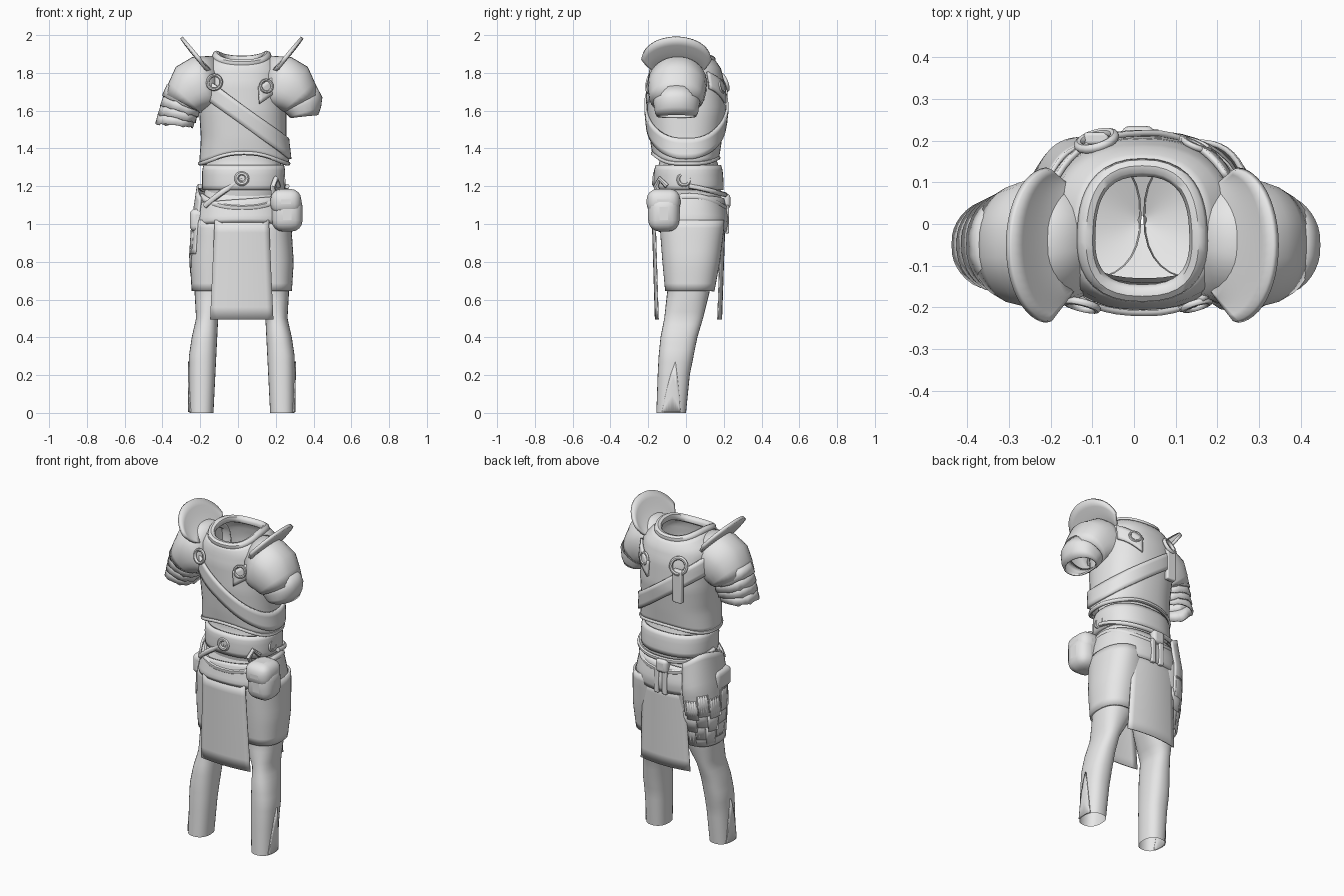
import bpy, bmesh, random
from math import sin, cos, pi, copysign, radians
from mathutils import Vector

random.seed(4)
if "Cube" in bpy.data.objects:
    bpy.data.objects.remove(bpy.data.objects["Cube"], do_unlink=True)

grey = bpy.data.materials.new("plain_grey")
grey.use_nodes = True
grey.diffuse_color = (0.8, 0.8, 0.8, 1)
grey.node_tree.nodes["Principled BSDF"].inputs["Base Color"].default_value = (0.8, 0.8, 0.8, 1)
AXIS = 0.02  # the body's middle in x


def finish(name, bm, thick=0.0, bevel=0.0):
    bmesh.ops.recalc_face_normals(bm, faces=bm.faces)
    me = bpy.data.meshes.new(name)
    bm.to_mesh(me)
    bm.free()
    me.materials.append(grey)
    me.shade_smooth()
    me.set_sharp_from_angle(angle=radians(45))
    ob = bpy.data.objects.new(name, me)
    bpy.context.scene.collection.objects.link(ob)
    if thick:
        mod = ob.modifiers.new("thickness", 'SOLIDIFY')
        mod.thickness, mod.offset = thick, 0
    if bevel:
        mod = ob.modifiers.new("rounding", 'BEVEL')
        mod.width, mod.segments = bevel, 4
    return ob


def grid(name, rows, closed=False, thick=0.0, flip=False):
    """Skin rows of points into a sheet or tube."""
    bm = bmesh.new()
    vs = [[bm.verts.new((2 * AXIS - p[0] if flip else p[0], p[1], p[2])) for p in r] for r in rows]
    n = len(rows[0])
    for a, b in zip(vs, vs[1:]):
        for i in range(n if closed else n - 1):
            k = (i + 1) % n
            bm.faces.new((a[i], a[k], b[k], b[i]))
    return finish(name, bm, thick)


def squircle(t, e=0.85):
    c, s = cos(t), sin(t)
    return copysign(abs(c) ** e, c), copysign(abs(s) ** e, s)


def surf(table, t, z, off=0.0):
    """Point on a body whose rows are (z, x0, x1, y0, y1), top first."""
    zc = min(max(z, table[-1][0]), table[0][0])
    for a, b in zip(table, table[1:]):
        if zc >= b[0]:
            break
    f = (zc - b[0]) / (a[0] - b[0])
    x0, x1, y0, y1 = [b[i] + (a[i] - b[i]) * f for i in range(1, 5)]
    c, s = squircle(t)
    return ((x0 + x1) / 2 + c * ((x1 - x0) / 2 + off), (y0 + y1) / 2 + s * ((y1 - y0) / 2 + off), z)


def shell(name, table, top, bottom, arc=None, n=40, rows=12, off=0.0, thick=0.0, flip=False):
    val = lambda v, t: v(t) if callable(v) else v
    a0, a1 = arc or (0, 2 * pi)
    ts = [a0 + (a1 - a0) * i / (n if arc is None else n - 1) for i in range(n)]
    pts = [[surf(table, t, val(top, t) + (val(bottom, t) - val(top, t)) * j / (rows - 1), off)
            for t in ts] for j in range(rows)]
    return grid(name, pts, arc is None, thick, flip)


def tube(name, pts, r, closed=False):
    cu = bpy.data.curves.new(name, 'CURVE')
    cu.dimensions, cu.bevel_depth, cu.bevel_resolution = '3D', r, 2
    cu.use_fill_caps = True
    sp = cu.splines.new('POLY')
    sp.points.add(len(pts) - 1)
    for p, q in zip(sp.points, pts):
        p.co = (*q, 1)
    sp.use_cyclic_u = closed
    tmp = bpy.data.objects.new(name + "_path", cu)
    bpy.context.scene.collection.objects.link(tmp)
    bm = bmesh.new()
    bm.from_mesh(tmp.evaluated_get(bpy.context.evaluated_depsgraph_get()).to_mesh())
    bpy.data.objects.remove(tmp, do_unlink=True)
    return finish(name, bm)


def ring(name, centre, normal, radius, r):
    q = Vector(normal).to_track_quat('Z', 'Y')
    pts = [Vector(centre) + q @ Vector((radius * cos(i * pi / 10), radius * sin(i * pi / 10), 0))
           for i in range(20)]
    return tube(name, pts, r, True)


def block(name, lo, hi, bevel):
    bm = bmesh.new()
    bmesh.ops.create_cube(bm, size=1)
    for v in bm.verts:
        v.co = [(l + h) / 2 + c * (h - l) for c, l, h in zip(v.co, lo, hi)]
    return finish(name, bm, 0, bevel)


# Body outlines
torso = [(1.9, -.12, .16, -.15, .12), (1.865, -.15, .19, -.17, .15), (1.82, -.195, .235, -.188, .18),
         (1.74, -.2, .24, -.2, .2), (1.6, -.2, .25, -.2, .205), (1.45, -.19, .25, -.185, .185),
         (1.32, -.2, .265, -.165, .165)]
waist = [(1.42, -.16, .21, -.14, .15), (1.33, -.165, .225, -.14, .165), (1.28, -.175, .235, -.155, .18),
         (1.2, -.175, .235, -.155, .185), (1.12, -.17, .22, -.14, .18)]
hips = [(1.2, -.17, .22, -.13, .17), (1.1, -.2, .245, -.16, .195), (1.02, -.215, .26, -.175, .21),
        (.96, -.21, .25, -.15, .2), (.9, .01, .03, 0, .02)]
leg = [(.97, .022, .27, -.13, .17), (.85, .03, .275, -.115, .15), (.64, .07, .27, -.1, .125),
       (.5, .145, .262, -.115, .09), (.4, .15, .285, -.135, .06), (.3, .155, .3, -.145, .04),
       (.2, .16, .3, -.15, .02), (0, .17, .298, -.157, 0)]
thigh = [(1.22, .04, .24, -.1, .17), (1.0, .04, .272, -.13, .195), (.8, .045, .285, -.115, .17),
         (.64, .07, .275, -.1, .14)]

# Cuirass with arched hem, collar, waist and hips
arch = lambda t: 1.32 + 0.055 * max(0, -sin(t)) ** 3 + 0.03 * max(0, sin(t)) ** 3
neck = lambda t: 1.86 + .035 * cos(t) ** 2 + .01 * sin(t)
shell("cuirass", torso, neck, arch, rows=22, thick=.012)
tube("cuirass_hem", [surf(torso, i * pi / 24, arch(i * pi / 24), .002) for i in range(48)], .011, True)
tube("collar", [surf(torso, i * pi / 20, neck(i * pi / 20), -.01) for i in range(40)], .022, True)
shell("waist_wrap", waist, 1.42, 1.12, rows=14)
shell("wide_belt", waist, 1.31, 1.18, rows=6, off=.008, thick=.014)
shell("hips", hips, 1.2, .9, rows=20)
shell("hip_sash", hips, lambda t: 1.13 + .02 * cos(t), lambda t: .985 - .025 * sin(t), rows=8, off=.008, thick=.016)
tube("sash_fold", [surf(hips, i * pi / 20, 1.115 + .03 * cos(i * pi / 10), .004) for i in range(40)], .018, True)


# Chest strap running slantwise round the torso
def strap_mid(t):
    z = 1.57
    for _ in range(25):
        z = .5 * z + .5 * (1.58 - .77 * (surf(torso, t, z)[0] - AXIS))
    return z


shell("chest_strap", torso, lambda t: strap_mid(t) + .055, lambda t: strap_mid(t) - .055,
      n=56, rows=5, off=.014, thick=.014)


# Short shoulder straps, buckles and the hanging strap end
def short_mid(t):
    z = 1.7
    for _ in range(25):
        z = .5 * z + .5 * (1.7 + .75 * (surf(torso, t, z)[0] - .13))
    return z


for part, arc in (("front", (-1.25, -.55)), ("back", (.55, 1.25))):
    shell(part + "_shoulder_strap", torso, lambda t: short_mid(t) + .045, lambda t: short_mid(t) - .045,
          arc, n=10, rows=5, off=.014, thick=.014)
ring("front_right_buckle", (-.125, -.195, 1.75), (-.25, -1, .2), .038, .009)
ring("front_left_buckle", (.15, -.195, 1.73), (.3, -1, .2), .032, .008)
ring("back_left_buckle", (.15, .19, 1.73), (.4, 1, .2), .032, .008)
ring("back_right_buckle", (-.09, .2, 1.75), (-.3, 1, .4), .045, .011)
block("back_strap_end", (-.12, .19, 1.53), (-.06, .22, 1.73), .008)

# Legs, split calf flaps, shoulder crests and tapering pauldrons on both sides
arm = [((.15, 1.62), (.17, 1.885), -.165, .1), ((.18, 1.62), (.28, 1.878), -.195, .105),
       ((.215, 1.61), (.365, 1.828), -.195, .1), ((.24, 1.6), (.4, 1.75), -.187, .088),
       ((.25, 1.6), (.425, 1.69), -.175, .075)]


def arm_row(a, b, y0, y1, grow=0.0, n=32):
    """Egg-shaped ring, slimmer on the outer side b."""
    out = []
    for i in range(n):
        c, s = squircle(2 * pi * i / n, .72)
        s *= 1 - .3 * max(0, c) ** 2
        c, s = c * (1 + grow), s * (1 + grow)
        out.append(((a[0] + b[0]) / 2 + c * (b[0] - a[0]) / 2, (y0 + y1) / 2 + s * (y1 - y0) / 2,
                    (a[1] + b[1]) / 2 + c * (b[1] - a[1]) / 2))
    return out


for side, flip in (("left", False), ("right", True)):
    shell(side + "_leg", leg, .97, 0, n=28, rows=30, flip=flip)
    shell(side + "_calf_flap", leg, lambda t: .012 + .26 * (1 - abs(t) / .55), .004,
          (-.55, .55), n=9, rows=4, off=.002, thick=.008, flip=flip)
    shell(side + "_thigh_guard", thigh, 1.02, .645, (-1.9, 2.1), n=28, rows=10, off=.004, thick=.012, flip=flip)
    crest = []
    for j in range(6):
        f = j / 5
        crest.append([(.19 + .05 * f + (.02 + .08 * f) * cos(a), -.04 - .011 * f + (.12 + .064 * f) * sin(a),
                       1.81 + .06 * f + (.03 + .087 * f) * cos(a) - .012 * sin(pi * f))
                      for a in [radians(-88 + 176 * i / 24) for i in range(25)]])
    grid(side + "_shoulder_crest", crest, False, .018, flip)
    grid(side + "_pauldron", [arm_row(*r) for r in arm], True, .012, flip)

# Plain left sleeve; layered, ragged right sleeve
grid("left_sleeve", [arm_row(*r) for r in (
    ((.23, 1.62), (.41, 1.73), -.175, .075), ((.255, 1.59), (.442, 1.67), -.165, .065),
    ((.275, 1.57), (.435, 1.62), -.16, .06), ((.285, 1.565), (.42, 1.578), -.15, .05))], True, .01)
for k in range(4):
    f = k / 3
    upper = arm_row((.23 + .035 * f, 1.65 - .09 * f), (.415 + .045 * f, 1.74 - .15 * f), -.165 + .015 * f, .07 - .02 * f, -.04)
    lower = arm_row((.24 + .045 * f, 1.60 - .08 * f), (.435 + .035 * f, 1.68 - .145 * f), -.165 + .015 * f, .07 - .02 * f, .03)
    lower = [(x, y, z - random.uniform(0, .012)) for x, y, z in lower]
    grid("right_sleeve_tier_%d" % (k + 1), [upper, lower], True, .01, True)

# Tall panel on the right hip, edged with stepped rows of scales
shell("right_hip_panel", thigh, lambda t: 1.16 + .05 * cos(1.6 * (t - .5)), .84, (-.75, 1.55),
      n=24, rows=12, off=.01, thick=.012, flip=True)
for tier in range(3):
    for k in range(4):
        a = -.5 + .5 * k + .12 * tier
        low = .85 - .08 * tier - .03 * (k % 2)
        shell("right_scale_%d_%d" % (tier + 1, k + 1), thigh, low + .12, low, (a, a + .49),
              n=6, rows=3, off=.013 - .003 * tier, thick=.006, flip=True)

# Hanging cloth at front and back
for name, top, y_top, y_low, curl in (("front_flap", 1.02, -.178, -.162, .015), ("back_flap", .99, .205, .188, -.02)):
    rows = []
    for j in range(9):
        f = j / 8
        rows.append([(AXIS + u * (.143 + .024 * f), y_top + (y_low - y_top) * f + curl * u * u,
                      top + (.495 - top) * f) for u in [i / 5 - 1 for i in range(11)]])
    grid(name, rows, False, .006)

# Cords, knots and tassels round the belt
tube("back_cord", [surf(waist, i * pi / 20, 1.2 - .045 * sin(i * pi / 20), .025) for i in range(21)], .013)
tube("front_cord", [surf(hips, -pi / 2 - .09 * i, 1.235 - .014 * i, .028 - .001 * i) for i in range(11)], .015)
ring("front_knot", (.02, -.165, 1.24), (0, -1, .1), .028, .013)
ring("side_knot", (.24, -.01, 1.235), (1, 0, .1), .03, .011)
block("back_knot", (-.03, .18, 1.08), (.05, .235, 1.16), .02)
for x in (-.025, .03):
    block("back_tassel", (x, .205, .95), (x + .03, .228, 1.1), .006)

# Pouch with lid
block("pouch", (.178, -.2, .96), (.342, -.035, 1.15), .06)
block("pouch_lid", (.172, -.208, 1.05), (.335, -.03, 1.185), .055)
tube("pouch_loop", [(.19, -.13, 1.14), (.185, -.16, 1.2), (.2, -.14, 1.24), (.215, -.1, 1.2)], .014)
block("right_hip_pouch", (-.255, -.09, .96), (-.17, .06, 1.08), .03)
